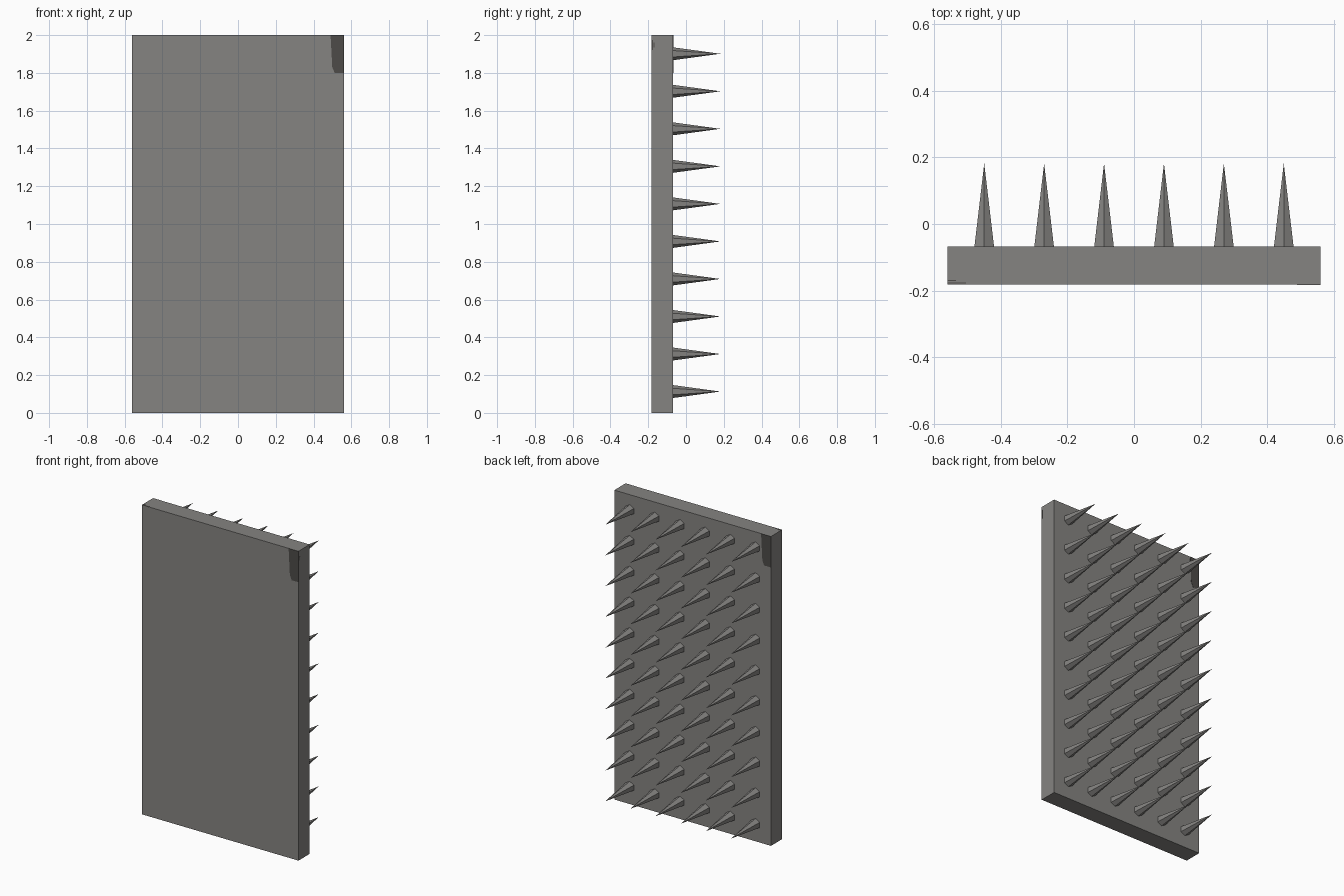
import bpy, bmesh, math
from mathutils import Matrix, Vector

if "Cube" in bpy.data.objects:
    bpy.data.objects.remove(bpy.data.objects["Cube"])

W, H = 0.56, 2.0            # half width, height
Y0, Y1, TIP = -0.182, -0.068, 0.182


def material(name, rgb):
    m = bpy.data.materials.new(name)
    m.diffuse_color = (*rgb, 1)
    m.use_nodes = True
    m.node_tree.nodes["Principled BSDF"].inputs["Base Color"].default_value = m.diffuse_color
    return m


stone = material("warm grey", (0.235, 0.23, 0.22))
dark = material("dark grey", (0.075, 0.07, 0.065))


def finish(name, bm, mat):
    bmesh.ops.recalc_face_normals(bm, faces=bm.faces)
    me = bpy.data.meshes.new(name)
    bm.to_mesh(me)
    bm.free()
    me.materials.append(mat)
    ob = bpy.data.objects.new(name, me)
    bpy.context.collection.objects.link(ob)
    return ob


# Flat slab
bm = bmesh.new()
bmesh.ops.create_cube(bm, size=1, matrix=Matrix.Translation((0, (Y0 + Y1) / 2, H / 2))
                      @ Matrix.Diagonal((2 * W, Y1 - Y0, H, 1)))
finish("slab", bm, stone)

# Grid of six-sided spikes pointing backwards
bm = bmesh.new()
for i in range(6):
    for j in range(10):
        pos = Vector((-0.45 + 0.18 * i, (Y1 + TIP) / 2, 0.113 + 0.1987 * j))
        # cone axis z -> +y, one corner pointing up
        rot = Matrix.Rotation(-math.pi / 2, 4, 'X')
        bmesh.ops.create_cone(bm, cap_ends=True, segments=6, radius1=0.034, radius2=0,
                              depth=TIP - Y1, matrix=Matrix.Translation(pos) @ rot)
bmesh.ops.remove_doubles(bm, verts=bm.verts, dist=1e-5)
finish("spikes", bm, stone)


# Thin dark patches
def plate(name, pts, offset):
    bm = bmesh.new()
    face = bm.faces.new([bm.verts.new(p) for p in pts])
    ext = bmesh.ops.extrude_face_region(bm, geom=[face])
    verts = [v for v in ext["geom"] if isinstance(v, bmesh.types.BMVert)]
    bmesh.ops.translate(bm, verts=verts, vec=offset)
    finish(name, bm, dark)


T = 0.001
corner = [(0.49, 2), (W, 2), (W, 1.80), (0.512, 1.80), (0.499, 1.83)]
plate("front_corner_patch", [(x, Y0, z) for x, z in corner], (0, -T, 0))
plate("back_corner_patch", [(-x, Y1, z) for x, z in corner], (0, T, 0))
# Slim marks on the right edge and top edge
for k, (a, b) in enumerate([(1.92, 1.975), (1.935, 1.96)]):
    y = Y0 + 0.003 + 0.008 * k
    plate("side_mark", [(W, y, a), (W, y + 0.003, a), (W, y + 0.003, b), (W, y, b)], (T, 0, 0))
    x0, x1 = -W, -W + b - a
    plate("top_mark", [(x0, y, H), (x1, y, H), (x1, y + 0.003, H), (x0, y + 0.003, H)], (0, 0, T))
